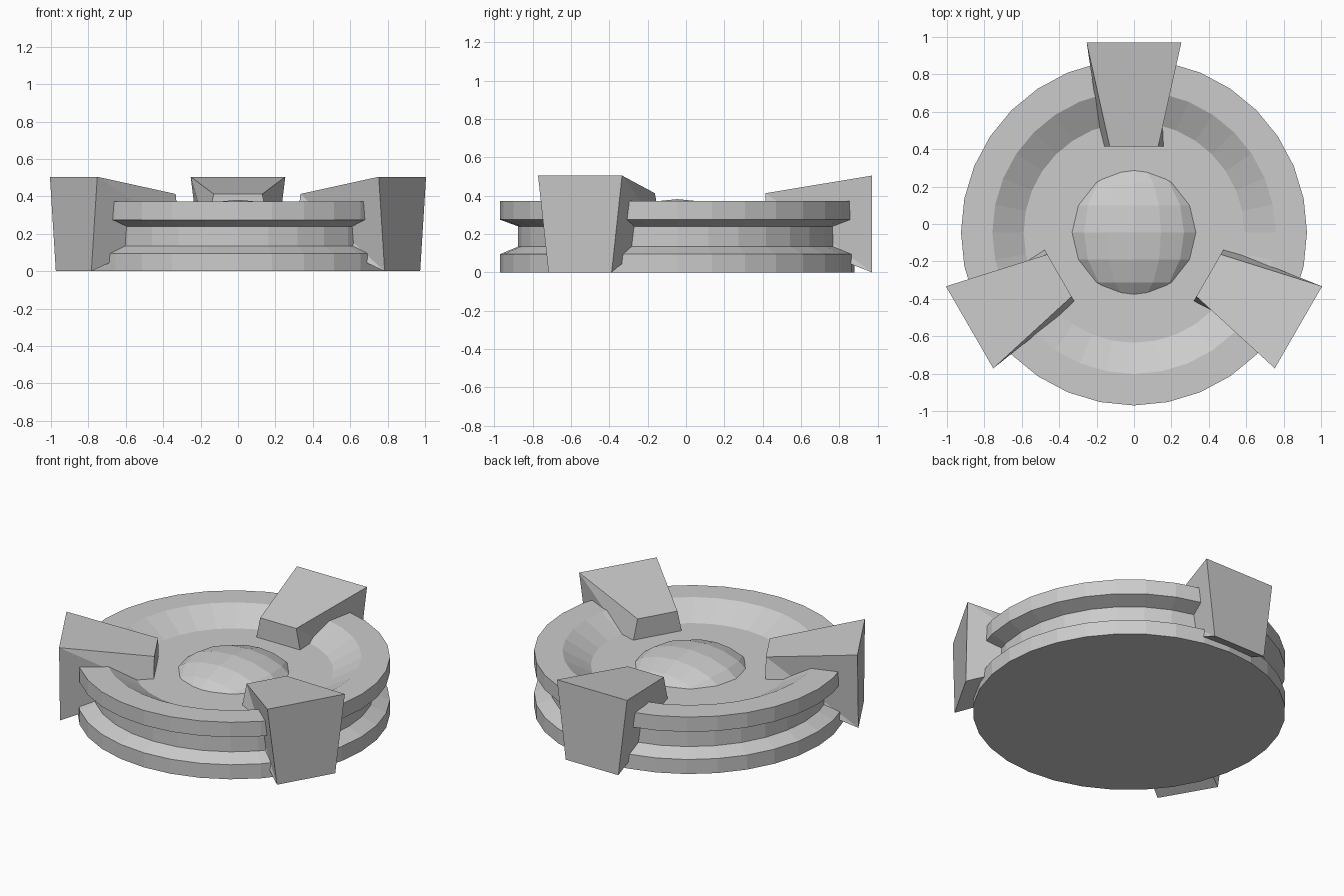
import bpy, bmesh
from math import sin, cos, pi, radians
from mathutils import Matrix, Vector

if "Cube" in bpy.data.objects:
    bpy.data.objects.remove(bpy.data.objects["Cube"])

CY = -0.045  # centre of the disc in y


def finish(name, bm):
    bmesh.ops.recalc_face_normals(bm, faces=bm.faces[:])
    mesh = bpy.data.meshes.new(name)
    bm.to_mesh(mesh)
    bm.free()
    obj = bpy.data.objects.new(name, mesh)
    bpy.context.collection.objects.link(obj)
    obj.location.y = CY
    return obj


# Grooved disc with a shallow dish, lathed from a profile (radius, height)
profile = [(0.925, 0), (0.925, 0.095), (0.83, 0.135), (0.83, 0.24),
           (0.925, 0.275), (0.925, 0.372), (0.757, 0.372), (0.59, 0.28)]
bm = bmesh.new()
N = 32
rings = [[bm.verts.new((r * cos(2 * pi * i / N), r * sin(2 * pi * i / N), z))
          for i in range(N)] for r, z in profile]
for a, b in zip(rings, rings[1:]):
    for i in range(N):
        j = (i + 1) % N
        bm.faces.new((a[i], a[j], b[j], b[i]))
bm.faces.new(rings[0][::-1])
bm.faces.new(rings[-1])
finish("disc_body", bm)

# Low dome: flattened sphere lying on its side, cut off at the dish floor
bm = bmesh.new()
bmesh.ops.create_uvsphere(bm, u_segments=16, v_segments=8, radius=1)
bm.transform(Matrix.Translation((0, 0, 0.195))
             @ Matrix.Diagonal((0.378, 0.378, 0.187, 1))
             @ Matrix.Rotation(radians(90), 4, 'X'))
bmesh.ops.bisect_plane(bm, geom=bm.verts[:] + bm.edges[:] + bm.faces[:],
                       plane_co=(0, 0, 0.275), plane_no=(0, 0, 1),
                       clear_inner=True)
finish("centre_dome", bm)

# Three tapered clamps around the rim: (radius, height, half width)
corners = [(1.015, 0.505, 0.253), (1.015, 0.0, 0.19),
           (0.46, 0.22, 0.17), (0.46, 0.413, 0.13)]
for k, angle in enumerate((90, 210, 330)):
    bm = bmesh.new()
    left = [bm.verts.new((r, w, z)) for r, z, w in corners]
    right = [bm.verts.new((r, -w, z)) for r, z, w in corners]
    for i in range(4):
        j = (i + 1) % 4
        bm.faces.new((left[i], left[j], right[j], right[i]))
    # side faces fold along opposite diagonals
    for a, b, c in ((0, 1, 2), (0, 2, 3)):
        bm.faces.new((left[a], left[b], left[c]))
    for a, b, c in ((0, 1, 3), (1, 2, 3)):
        bm.faces.new((right[a], right[b], right[c]))
    bm.transform(Matrix.Rotation(radians(angle), 4, 'Z'))
    finish(f"rim_clamp_{k + 1}", bm)
